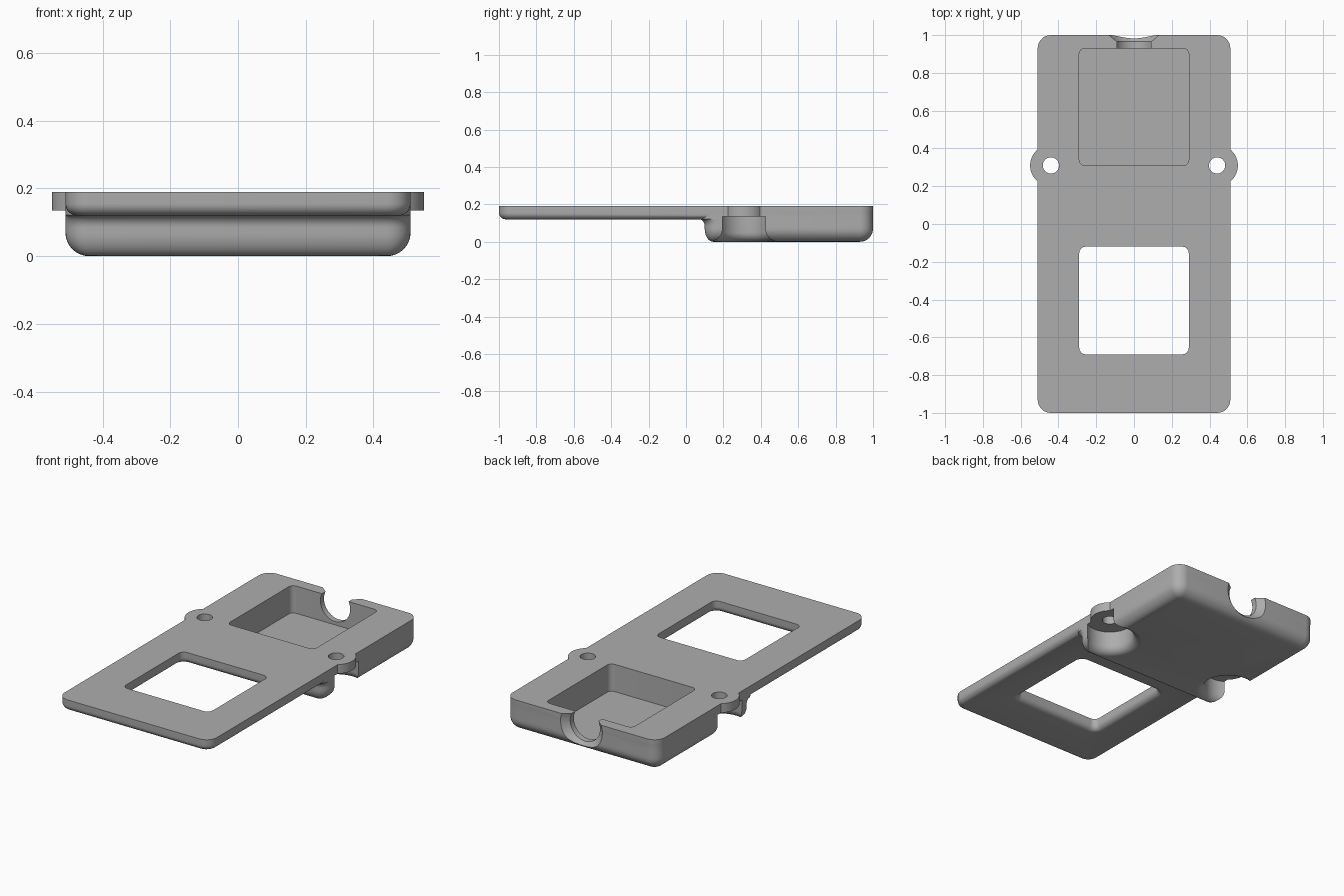
import bpy, bmesh, math
from math import sin, cos, pi

if "Cube" in bpy.data.objects:
    bpy.data.objects.remove(bpy.data.objects["Cube"], do_unlink=True)

TOP = 0.19
SEG = 8
QUARTER = [i / SEG * pi / 2 for i in range(SEG + 1)]

grey = bpy.data.materials.new("plain_grey")
grey.use_nodes = True
grey.diffuse_color = (0.42, 0.42, 0.42, 1)
grey.node_tree.nodes["Principled BSDF"].inputs["Base Color"].default_value = grey.diffuse_color


def rounded_rect(x, y0, y1, r, z):
    """Outline of a rectangle with round corners, centred on x = 0."""
    r = max(r, 0.003)
    pts = []
    for k, (cx, cy) in enumerate([(x - r, y1 - r), (r - x, y1 - r), (r - x, y0 + r), (x - r, y0 + r)]):
        for a in QUARTER:
            t = a + k * pi / 2
            pts.append((cx + r * cos(t), cy + r * sin(t), z))
    return pts


def circle(cx, cy, r, z, n=48):
    return [(cx + r * cos(2 * pi * i / n), cy + r * sin(2 * pi * i / n), z) for i in range(n)]


def loft(name, rings):
    """Solid skinned through matching rings, capped at both ends."""
    bm = bmesh.new()
    rows = [[bm.verts.new(p) for p in ring] for ring in rings]
    n = len(rows[0])
    for a, b in zip(rows, rows[1:]):
        for i in range(n):
            j = (i + 1) % n
            bm.faces.new((a[i], a[j], b[j], b[i]))
    bm.faces.new(rows[0][::-1])
    bm.faces.new(rows[-1])
    bmesh.ops.recalc_face_normals(bm, faces=bm.faces[:])
    mesh = bpy.data.meshes.new(name)
    bm.to_mesh(mesh)
    bm.free()
    obj = bpy.data.objects.new(name, mesh)
    bpy.context.collection.objects.link(obj)
    mesh.materials.append(grey)
    return obj


def combine(target, tool, operation):
    """Apply a boolean and discard the tool."""
    mod = target.modifiers.new("combine", "BOOLEAN")
    mod.operation, mod.object, mod.solver = operation, tool, "EXACT"
    bpy.context.view_layer.objects.active = target
    bpy.ops.object.modifier_apply(modifier=mod.name)
    bpy.data.objects.remove(tool, do_unlink=True)


# Thin plate with a rounded lower rim
f = 0.035
rings = []
for a in QUARTER:
    d = f * (1 - sin(a))
    rings.append(rounded_rect(0.51 - d, d - 1, 1 - d, 0.07 - d, 0.12 + f * (1 - cos(a))))
rings.append(rounded_rect(0.51, -1, 1, 0.07, TOP))
body = loft("case_half", rings)

# Deep block at the back, with a rounded floor edge and a cove under the plate
f, x, back, front = 0.07, 0.5098, 0.9998, 0.1
rings = []
for a in QUARTER:
    d = f * (1 - sin(a))
    rings.append(rounded_rect(x - d, front + 0.65 * d, back - d, 0.07 - d, f * (1 - cos(a))))
for a in QUARTER:
    rings.append(rounded_rect(x, front - 0.035 * (1 - cos(a)), back, 0.07, 0.085 + 0.036 * sin(a)))
rings.append(rounded_rect(x, front - 0.035, back, 0.07, 0.17))
combine(body, loft("block", rings), "UNION")

# Screw ears, each with a flared recess below and a through hole
for side in (-1, 1):
    cx, cy = side * 0.44, 0.31
    ear = loft("ear", [circle(cx, cy, 0.11, 0.1), circle(cx, cy, 0.11, TOP)])
    combine(body, ear, "UNION")
    flare = 0.05
    rings = [circle(cx, cy, 0.135 + flare, -0.05)]
    rings += [circle(cx, cy, 0.135 + flare * (1 - sin(a)), flare * (1 - cos(a))) for a in QUARTER]
    rings.append(circle(cx, cy, 0.135, 0.135))
    combine(body, loft("recess", rings), "DIFFERENCE")
    hole = loft("hole", [circle(cx, cy, 0.043, -0.1), circle(cx, cy, 0.043, 0.3)])
    combine(body, hole, "DIFFERENCE")

# Deep pocket in the block
pocket = loft("pocket", [rounded_rect(0.29, 0.31, 0.93, 0.03, z) for z in (0.025, 0.3)])
combine(body, pocket, "DIFFERENCE")

# Window through the plate, rounded outward at the underside
f = 0.035
rings = [rounded_rect(0.29 + f, -0.69 - f, -0.12 + f, 0.035 + f, 0.05)]
for a in QUARTER:
    d = f * (1 - sin(a))
    rings.append(rounded_rect(0.29 + d, -0.69 - d, -0.12 + d, 0.035 + d, 0.12 + f * (1 - cos(a))))
rings.append(rounded_rect(0.29, -0.69, -0.12, 0.035, 0.3))
combine(body, loft("window", rings), "DIFFERENCE")

# Cable notch in the back wall, countersunk on the outside
rings = []
for y, r in ((0.85, 0.1), (0.965, 0.1), (1.015, 0.157)):
    rings.append([(px, y, pz) for px, pz, _ in circle(0, 0.145, r, 0)])
combine(body, loft("cable_notch", rings), "DIFFERENCE")

# Smooth the fillets, keep the edges crisp
bpy.ops.object.select_all(action="DESELECT")
body.select_set(True)
bpy.context.view_layer.objects.active = body
bpy.ops.object.shade_smooth_by_angle(angle=math.radians(30))
